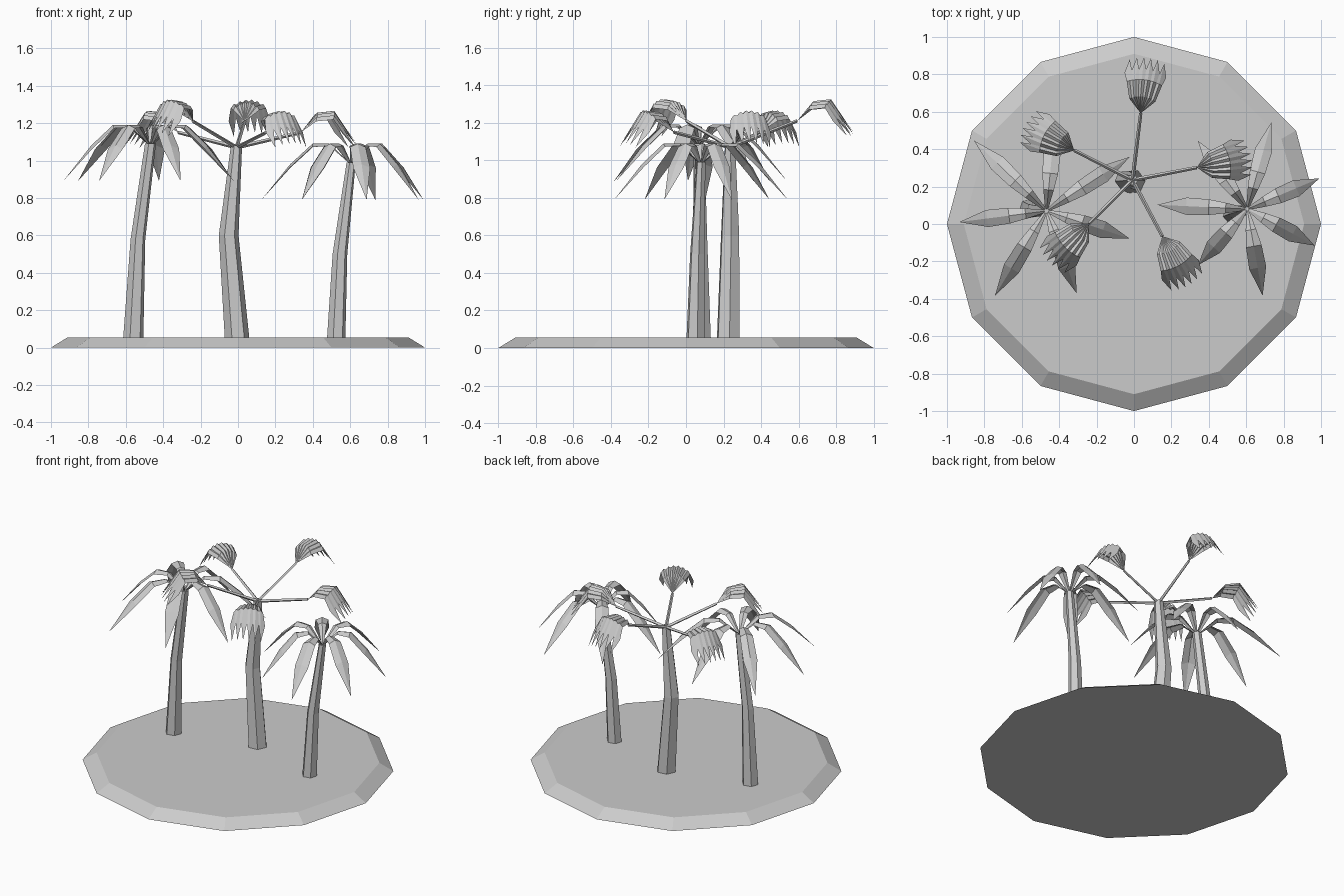
import bpy
import math
from mathutils import Vector, Matrix, Quaternion

cube = bpy.data.objects.get("Cube")
if cube:
    bpy.data.objects.remove(cube, do_unlink=True)

grey = bpy.data.materials.new("light_grey")
grey.use_nodes = True
colour = (0.6, 0.6, 0.6, 1)
grey.diffuse_color = colour
grey.node_tree.nodes["Principled BSDF"].inputs["Base Color"].default_value = colour


def add_mesh(name, verts, faces):
    mesh = bpy.data.meshes.new(name)
    mesh.from_pydata([tuple(v) for v in verts], [], faces)
    mesh.materials.append(grey)
    obj = bpy.data.objects.new(name, mesh)
    bpy.context.collection.objects.link(obj)
    return obj


def tube(name, points, radii, sides, upright=False, phase=0.0):
    """Closed flat-sided tube through the points."""
    points = [Vector(p) for p in points]
    turn = Quaternion() if upright else (points[-1] - points[0]).to_track_quat('Z', 'Y')
    verts, faces = [], []
    for p, r in zip(points, radii):
        for i in range(sides):
            a = phase + math.tau * i / sides
            verts.append(p + turn @ Vector((r * math.cos(a), r * math.sin(a), 0)))
    for k in range(len(points) - 1):
        for i in range(sides):
            a, b = k * sides + i, k * sides + (i + 1) % sides
            faces.append((a, b, b + sides, a + sides))
    faces.append(tuple(reversed(range(sides))))
    faces.append(tuple(range(len(verts) - sides, len(verts))))
    return add_mesh(name, verts, faces)


def place(obj, location, degrees):
    obj.matrix_world = Matrix.Translation(location) @ Matrix.Rotation(math.radians(degrees), 4, 'Z')


def leaf(name, location, degrees, length):
    """Drooping blade folded along its midrib."""
    # distance along, height, half width, fold drop
    rows = [(0.0, 0.0, 0.006, 0.004), (0.24, 0.11, 0.028, 0.012),
            (0.43, 0.11, 0.042, 0.018), (0.68, 0.0, 0.046, 0.018)]
    verts, faces = [], []
    for u, z, w, d in rows:
        verts += [(u * length, -w, z - d), (u * length, 0, z), (u * length, w, z - d)]
    for k in range(len(rows) - 1):
        for j in (0, 1):
            a = 3 * k + j
            faces.append((a, a + 3, a + 4, a + 1))
    tip = len(verts)
    verts.append((length, 0, -0.19))
    faces += [(tip - 3, tip, tip - 2), (tip - 2, tip, tip - 1)]
    place(add_mesh(name, verts, faces), location, degrees)


def fan(name, location, degrees, teeth=6):
    """Pleated fan with pointed hanging teeth."""
    n = 2 * teeth + 1
    verts, faces = [(0, 0, 0)], []
    # distance along, height, half width
    for u, z, w in [(0.09, 0.10, 0.07), (0.18, 0.11, 0.095)]:
        for i in range(n):
            s = 2 * i / (n - 1) - 1
            pleat = 0.006 if i % 2 else -0.006
            verts.append((u - 0.02 * s * s, w * s, z + pleat - 0.035 * s * s))
    for i in range(n):
        s = 2 * i / (n - 1) - 1
        u, z = (0.30, -0.06) if i % 2 else (0.235, 0.03)
        verts.append((u - 0.03 * s * s, 0.112 * s, z - 0.03 * s * s))
    for i in range(1, n):
        faces.append((0, i, i + 1))
        for k in (0, n):
            faces.append((k + i, k + i + n, k + i + n + 1, k + i + 1))
    place(add_mesh(name, verts, faces), location, degrees)


# Island slab with bevelled rim
tube("island", [(0, 0, 0), (0, 0, 0.055)], [1.0, 0.91], 12, True)

# Trunks
tube("left_trunk", [(-0.56, 0.08, 0.05), (-0.535, 0.075, 0.58), (-0.468, 0.07, 1.09)],
     [0.055, 0.04, 0.03], 6, True, 0.2)
tube("middle_trunk", [(-0.005, 0.225, 0.05), (-0.05, 0.235, 0.6), (-0.008, 0.235, 1.08)],
     [0.066, 0.053, 0.03], 6, True, 0.1)
tube("right_trunk", [(0.525, 0.05, 0.05), (0.545, 0.06, 0.5), (0.605, 0.08, 0.99)],
     [0.05, 0.04, 0.025], 6, True, 0.2)

# Seven-leaf crowns of the outer trees
crowns = [("left", (-0.468, 0.07, 1.08), 33, (0.53, 0.47, 0.54, 0.47, 0.53, 0.47, 0.47)),
          ("right", (0.605, 0.08, 0.98), 23, (0.42, 0.48, 0.45, 0.48, 0.40, 0.47, 0.41))]
for side, centre, start, lengths in crowns:
    for i, length in enumerate(lengths):
        leaf(f"{side}_leaf_{i + 1}", centre, start + 360 / 7 * i, length)

# Five stems with fans on the middle tree
hub = Vector((-0.008, 0.235, 1.07))
for i, (degrees, reach, rise) in enumerate([(83, 0.36, 0.14), (11, 0.35, 0.08), (-62, 0.34, 0.08),
                                            (225, 0.33, 0.14), (153, 0.35, 0.08)]):
    a = math.radians(degrees)
    end = hub + Vector((reach * math.cos(a), reach * math.sin(a), rise))
    tube(f"fan_stem_{i + 1}", [hub, end], [0.011, 0.009], 4)
    fan(f"fan_leaf_{i + 1}", end, degrees)
